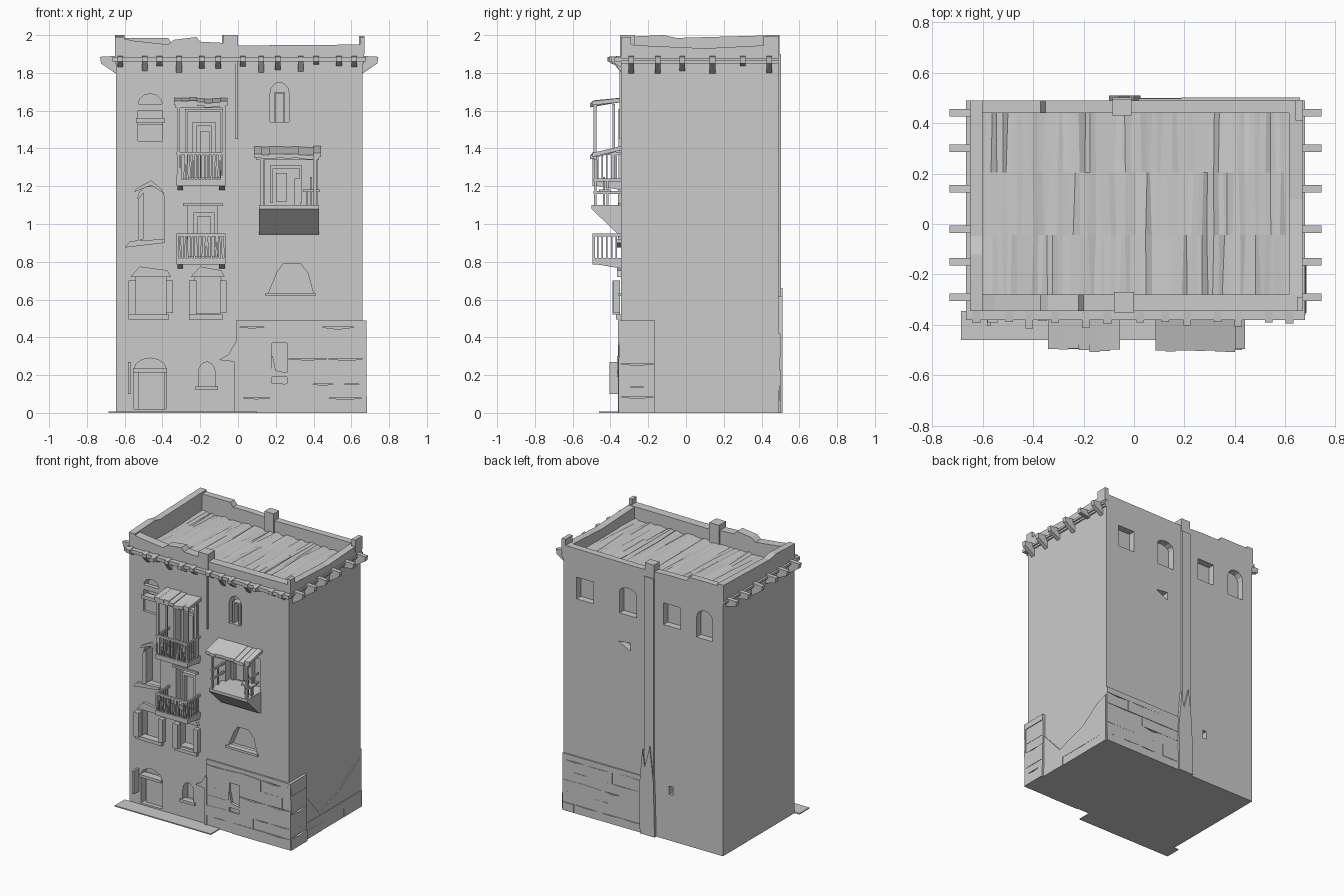
import bpy, bmesh, math, random
random.seed(4)
F, BK, L, R = -0.345, 0.49, -0.645, 0.658   # wall planes


def finish(name, bm):
    bmesh.ops.recalc_face_normals(bm, faces=bm.faces[:])
    me = bpy.data.meshes.new(name)
    bm.to_mesh(me)
    bm.free()
    ob = bpy.data.objects.new(name, me)
    bpy.context.collection.objects.link(ob)
    return ob


def add_prism(bm, pts, a, b, axis='y'):
    # profile (x,z) extruded along y, or (y,z) extruded along x
    def co(p, t):
        return (p[0], t, p[1]) if axis == 'y' else (t, p[0], p[1])
    va = [bm.verts.new(co(p, a)) for p in pts]
    vb = [bm.verts.new(co(p, b)) for p in pts]
    bm.faces.new(va)
    bm.faces.new(vb[::-1])
    n = len(pts)
    for i in range(n):
        bm.faces.new((va[i], vb[i], vb[(i + 1) % n], va[(i + 1) % n]))


def add_box(bm, x0, x1, y0, y1, z0, z1):
    add_prism(bm, [(x0, z0), (x1, z0), (x1, z1), (x0, z1)], y0, y1)


def boxes(name, *bs):
    bm = bmesh.new()
    for b in bs:
        add_box(bm, *b)
    return finish(name, bm)


def prism(name, pts, a, b, axis='y'):
    bm = bmesh.new()
    add_prism(bm, pts, a, b, axis)
    return finish(name, bm)


def arch(x0, x1, z0, z1, rise=0.06, n=6):
    c, r = (x0 + x1) / 2, (x1 - x0) / 2
    return [(x0, z0), (x1, z0)] + [(c + r * math.cos(math.pi * i / n),
            z1 - rise + rise * math.sin(math.pi * i / n)) for i in range(n + 1)]


def rect(x0, x1, z0, z1):
    return [(x0, z0), (x1, z0), (x1, z1), (x0, z1)]


# main walls with recessed openings
front_openings = [
    arch(-0.53, -0.40, 1.44, 1.69), arch(0.17, 0.27, 1.54, 1.75),
    arch(-0.53, -0.39, 0.91, 1.20), arch(-0.54, -0.38, 0.50, 0.75, 0.03),
    arch(-0.23, -0.09, 0.53, 0.74, 0.03), arch(-0.55, -0.38, 0.02, 0.29),
    arch(-0.21, -0.12, 0.13, 0.27), rect(-0.27, -0.09, 1.25, 1.60),
    rect(-0.265, -0.11, 0.83, 1.10), rect(0.14, 0.42, 1.10, 1.34),
    [(0.16, 0.63), (0.40, 0.63), (0.37, 0.74), (0.33, 0.79), (0.24, 0.79), (0.21, 0.75)]]
back_openings = [rect(0.41, 0.55, 1.58, 1.74), arch(0.06, 0.20, 1.57, 1.77, 0.04),
                 rect(-0.30, -0.16, 1.58, 1.74), arch(-0.56, -0.43, 1.56, 1.77),
                 [(0.11, 1.31), (0.21, 1.36), (0.11, 1.37)], rect(-0.235, -0.205, 0.34, 0.40)]
walls = boxes("main_walls", (L, R, F, BK, 0.0, 1.85))
cb = bmesh.new()
for p in front_openings:
    add_prism(cb, p, F - 0.1, F + 0.06)
for p in back_openings:
    add_prism(cb, p, BK - 0.05, BK + 0.1)
cutter = finish("opening_cutter", cb)
cutter.hide_render = True
cutter.hide_set(True)
mod = walls.modifiers.new("openings", 'BOOLEAN')
mod.operation, mod.solver, mod.object = 'DIFFERENCE', 'EXACT', cutter

# worn parapet around the roof
prism("parapet_front_left", [(L, 1.85), (-0.01, 1.85), (-0.01, 1.955), (-0.2, 1.965), (-0.22, 1.99),
      (-0.34, 1.975), (-0.37, 1.95), (-0.55, 1.97), (L, 1.99)], F, -0.28)
prism("parapet_front_right", [(-0.01, 1.85), (0.665, 1.85), (0.665, 1.95), (0.0, 1.945)], F, -0.28)
prism("parapet_back", [(L, 1.85), (0.665, 1.85), (0.665, 1.95), (-0.01, 1.945), (-0.2, 1.955),
      (-0.35, 1.955), (-0.37, 1.985), (L, 1.985)], 0.44, BK)
prism("parapet_left", [(F, 1.85), (BK, 1.85), (BK, 2.0), (-0.05, 1.985), (-0.12, 2.0), (F, 1.99)],
      L - 0.005, -0.6, 'x')
prism("parapet_right", [(F, 1.85), (BK, 1.85), (BK, 1.95), (0.1, 1.93), (F, 1.95)], 0.615, 0.668, 'x')
boxes("parapet_posts", (-0.08, 0.0, F - 0.005, -0.27, 1.85, 2.0), (-0.085, -0.01, 0.43, 0.495, 1.85, 2.0),
      (0.64, 0.67, 0.41, 0.492, 1.9, 1.995), (0.645, 0.67, F, -0.29, 1.9, 1.99))

# uneven boarded roof
bm = bmesh.new()
rows = []
for i in range(61):
    x = -0.605 + 1.225 * i / 60
    rows.append([bm.verts.new((x + random.uniform(-.006, .006), -0.29 + 0.74 * j / 3,
                 1.86 + random.uniform(-0.009, 0.009))) for j in range(4)])
for a, b in zip(rows, rows[1:]):
    for j in range(3):
        bm.faces.new((a[j], b[j], b[j + 1], a[j + 1]))
finish("roof_boards", bm)

# cornice ledge and corbels
boxes("cornice", (L - 0.02, R + 0.02, F - 0.035, F, 1.86, 1.885), (L - 0.02, L, F, BK, 1.865, 1.88),
      (R, R + 0.02, F, BK, 1.865, 1.88))
bm = bmesh.new()
for i in range(13):
    x = -0.61 + 1.24 * i / 12 + random.uniform(-.015, .015)
    d, h = random.uniform(0.04, 0.07), random.uniform(0.03, 0.075)
    add_prism(bm, [(F, 1.875 - h), (F, 1.89), (F - d, 1.885), (F - d, 1.86)], x - 0.015, x + 0.015, 'x')
for s, w in ((-1, L), (1, R)):
    for y in (-0.29, -0.15, -0.02, 0.14, 0.30, 0.44):
        h = random.uniform(0.035, 0.08)
        add_prism(bm, [(w, 1.875 - h), (w, 1.89), (w + s * 0.085, 1.885), (w + s * 0.08, 1.85)],
                  y - 0.015, y + 0.015)
finish("corbels", bm)


# balconies: slab, brackets, rails and balusters
def balcony(name, z, rail):
    x0, x1, y0 = -0.325, -0.065, -0.495
    boxes(name + "_slab", (x0, x1, y0, F, z, z + 0.035))
    bm = bmesh.new()
    for x in (x0 + 0.02, x1 - 0.02):
        add_prism(bm, [(F, z - 0.02), (F, z), (y0 + 0.03, z)], x - 0.015, x + 0.015, 'x')
    finish(name + "_brackets", bm)
    bm = bmesh.new()
    add_box(bm, x0, x1, y0, y0 + 0.015, rail - 0.015, rail)
    for x in (x0, x1 - 0.012):
        add_box(bm, x, x + 0.012, y0, F, rail - 0.015, rail)
        for i in range(6):
            y = y0 + 0.145 * i / 6
            add_box(bm, x + .002, x + 0.01, y, y + 0.008, z + 0.03, rail)
    for i in range(15):
        x, t = x0 + (x1 - x0 - 0.008) * i / 14, random.uniform(-.008, .008)
        add_prism(bm, [(x, z + .03), (x + .009, z + .03), (x + .009 + t, rail - .01), (x + t, rail - .01)],
                  y0 + 0.002, y0 + 0.012)
    finish(name + "_railing", bm)


balcony("upper_balcony", 1.20, 1.38)
balcony("lower_balcony", 0.785, 0.95)


# sloped, ragged board canopies
def canopy(name, x0, x1, zf, zb, n):
    bm = bmesh.new()
    w = (x1 - x0) / n
    for i in range(n):
        a, d = x0 + i * w, random.uniform(-.008, .008)
        add_prism(bm, [(-0.50 + d, zf + d), (F, zb - 0.02), (F, zb + d / 2), (-0.50 + d, zf + 0.022 + d)],
                  a, a + w, 'x')
    add_box(bm, x0 + 0.01, x1 - 0.01, -0.49, -0.47, zf - 0.012, zf + 0.008)
    finish(name, bm)


canopy("upper_balcony_canopy", -0.34, -0.055, 1.625, 1.665, 7)
canopy("bay_canopy", 0.085, 0.44, 1.35, 1.41, 9)
boxes("canopy_posts", *[(x, x + 0.015, y, y + 0.015, 1.23, 1.635) for x in (-0.322, -0.082) for y in (-0.49, -0.39)],
      *[(x, x + 0.015, -0.488, -0.473, 1.1, 1.365) for x in (0.12, 0.40)])

# projecting bay with sloped underside, side rails and small table
prism("bay_base", [(F, 0.945), (F, 1.10), (-0.50, 1.10), (-0.50, 1.08), (-0.365, 0.95)], 0.112, 0.428, 'x')
boxes("bay_rails", *[(x, x + 0.012, -0.49, F, z, z + 0.015) for x in (0.12, 0.402) for z in (1.16, 1.225)],
      *[(x, x + 0.01, -0.42, -0.41, 1.1, 1.23) for x in (0.121, 0.403)])
boxes("bay_table", (0.345, 0.435, -0.46, -0.40, 1.17, 1.182), (0.36, 0.37, -0.44, -0.43, 1.1, 1.17),
      (0.38, 0.392, -0.44, -0.43, 1.1, 1.25), (0.41, 0.42, -0.44, -0.43, 1.1, 1.17))


# door and window frames
def frame(name, x0, x1, z0, z1, t=0.015, y0=F - 0.012, y1=F + 0.05, sill=True):
    bs = [(x0, x0 + t, y0, y1, z0, z1), (x1 - t, x1, y0, y1, z0, z1), (x0, x1, y0, y1, z1 - t, z1)]
    if sill:
        bs.append((x0 - 0.01, x1 + 0.01, y0 - 0.012, y1, z0 - 0.012, z0 + 0.008))
    boxes(name, *bs)


I = F + 0.025
frame("upper_door_frame", -0.28, -0.08, 1.24, 1.61, sill=False)
frame("upper_door_inner_frame", -0.24, -0.12, 1.25, 1.54, 0.02, I, F + 0.06, False)
boxes("upper_door_panel", (-0.20, -0.15, F + .035, F + .06, 1.25, 1.49))
frame("lower_door_inner_frame", -0.235, -0.125, 0.83, 1.06, 0.02, I, F + 0.06, False)
boxes("lower_door_lintel", (-0.29, -0.08, F - 0.012, F + 0.02, 1.095, 1.11))
frame("bay_inner_frame", 0.17, 0.34, 1.11, 1.31, 0.015, I, F + 0.06, False)
boxes("bay_door_panels", (0.20, 0.26, F + .035, F + .06, 1.12, 1.27), (0.30, 0.33, F + .03, F + .06, 1.1, 1.24))
boxes("top_left_window_bars", (-0.54, -0.39, F - 0.01, F + 0.04, 1.535, 1.56),
      (-0.53, -0.40, F + 0.0, F + 0.03, 1.60, 1.635), (-0.53, -0.40, F + 0.02, F + 0.06, 1.44, 1.53))
frame("top_right_window_frame", 0.19, 0.25, 1.54, 1.70, 0.01, F + 0.01, F + 0.06, False)

# shutters and leaning panels
prism("mid_left_shutter", [(-0.53, 0.91), (-0.50, 0.92), (-0.50, 1.17), (-0.53, 1.13)], F - 0.015, F + 0.06)
prism("mid_left_sill", [(-0.60, 0.875), (-0.39, 0.90), (-0.39, 0.92), (-0.57, 0.91)], F - 0.02, F + 0.01)
prism("mid_left_hood", [(-0.55, 1.17), (-0.535, 1.19), (-0.46, 1.23), (-0.41, 1.19), (-0.39, 1.16),
      (-0.42, 1.18), (-0.46, 1.205), (-0.52, 1.18)], F - 0.015, F + 0.01)
for n, x0, x1 in (("left", -0.58, -0.345), ("right", -0.26, -0.06)):
    prism("lower_window_%s_shutters" % n, rect(x0, x0 + 0.04, 0.52, 0.70), F - 0.045, F - 0.005)
    prism("lower_window_%s_far_shutter" % n, rect(x1 - 0.035, x1, 0.53, 0.70), F - 0.04, F - 0.005)
    prism("lower_window_%s_hood" % n, [(x0 + .01, 0.72), (x1 - .01, 0.72), (x1 - .03, 0.755), (x0 + .06, 0.775)],
          F - 0.02, F + 0.01)
    boxes("lower_window_%s_sill" % n, (x0, x1 - 0.02, F - 0.025, F + 0.03, 0.495, 0.52))
boxes("ground_door", (-0.53, -0.39, F + 0.03, F + 0.06, 0.02, 0.23), (-0.555, -0.375, F - .015, F + .04, 0.215, 0.235))
boxes("ground_door_shutter", (-0.582, -0.567, F - 0.06, F, 0.10, 0.27))
prism("ground_window_sill", rect(-0.225, -0.105, 0.12, 0.14), F - 0.015, F + 0.03)
prism("trapezoid_window_sill", rect(0.145, 0.41, 0.618, 0.635), F - 0.012, F + 0.03)


# rough stone base: irregular courses on front, right side and back
def courses(name, a0, a1, zmax, plane, sgn, axis, depth, hole=None):
    bm = bmesh.new()
    z = 0.0
    while z < zmax - 0.02:
        h = min(random.uniform(0.05, 0.09), zmax - z)
        a = a0
        while a < a1 - 0.01:
            b = min(a + random.uniform(0.12, 0.35), a1)
            if a1 - b < 0.05:
                b = a1
            o, t = plane + sgn * random.uniform(depth * 0.6, depth), random.uniform(-.012, .012)
            spans = [(a, b)]
            if hole and z < hole[3] and z + h > hole[2]:
                spans = [s for s in ((a, min(b, hole[0])), (max(a, hole[1]), b)) if s[1] - s[0] > .005]
            for p, q in spans:
                add_prism(bm, [(p, z), (q, z), (q, z + h), ((p + q) / 2, z + h + (t if z + h < zmax else 0)),
                          (p, z + h)], plane, o, axis)
            a = b
        z += h
    finish(name, bm)


courses("stone_base_front", -0.01, 0.68, 0.49, F, -1, 'y', 0.016, (0.18, 0.26, 0.20, 0.29))
courses("stone_base_corner", F - 0.008, -0.165, 0.49, R, 1, 'x', 0.026)
courses("stone_base_side", -0.165, BK, 0.12, R, 1, 'x', 0.012)
prism("stone_base_side_slope", [(-0.165, 0.12), (BK, 0.12), (BK, 0.36), (0.40, 0.33), (0.25, 0.22), (0.0, 0.14),
      (-0.165, 0.32)], R, R + 0.007, 'x')
courses("stone_base_back", 0.0, R, 0.42, BK, 1, 'y', 0.012)
prism("stone_base_window", [(0.175, 0.19), (0.27, 0.19), (0.27, 0.21), (0.2, 0.225), (0.185, 0.30), (0.175, 0.30)],
      F - 0.02, F)

# seam strips where the two houses meet, and rear broken drain
boxes("front_seam", (-0.015, 0.0, F - 0.008, F, 1.45, 1.86), (-0.02, -0.005, F - 0.015, F, 0, 0.36))
boxes("back_pilaster", (-0.085, -0.01, BK, BK + 0.012, 0, 1.9))
prism("back_drain", [(-0.10, 0), (0.02, 0), (0.025, 0.35), (0.0, 0.62), (-0.02, 0.5), (-0.06, 0.66), (-0.09, 0.4)],
      BK, BK + 0.02)
prism("loose_plaster", [(-0.10, 0.28), (-0.01, 0.27), (-0.01, 0.38), (-0.05, 0.31)], F - 0.012, F)

# paving step in front
boxes("front_step", (-0.685, 0.1, -0.46, F, 0, 0.008))
